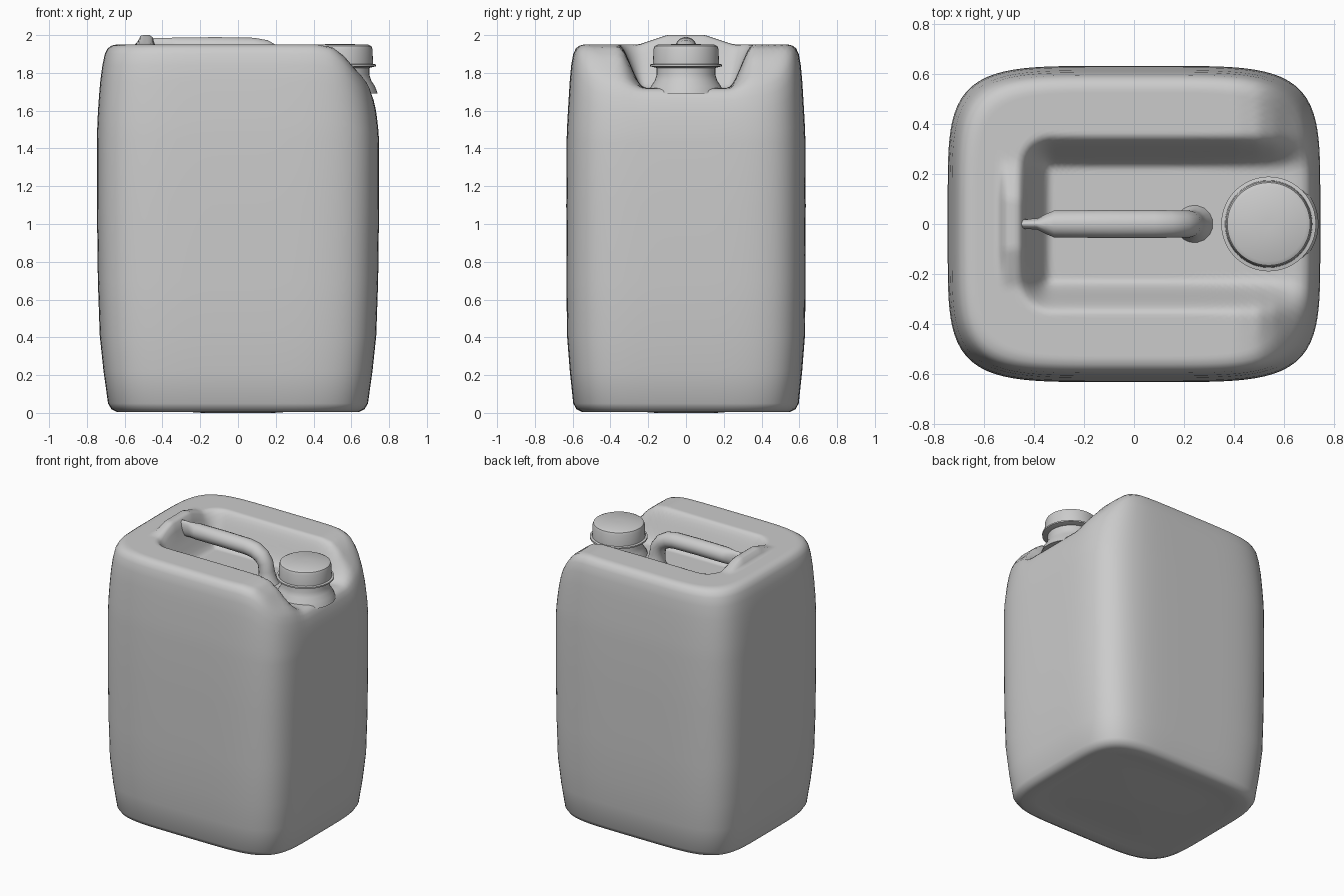
import bpy
from math import sin, cos, pi, hypot, atan2

if "Cube" in bpy.data.objects:
    bpy.data.objects.remove(bpy.data.objects["Cube"])


def smooth(a, b, t):
    t = min(1, max(0, (t - a) / (b - a)))
    return t * t * (3 - 2 * t)


def lerp_table(table, t):
    if t <= table[0][0]:
        return table[0][1]
    for (a, u), (b, v) in zip(table, table[1:]):
        if t <= b:
            return u + (v - u) * (t - a) / (b - a)
    return table[-1][1]


def loft(name, rings, angle=60):
    """Skin a list of equal-length rings and cap both ends."""
    n = len(rings[0])
    verts = [p for r in rings for p in r]
    faces = [tuple(reversed(range(n))),
             tuple(range(len(verts) - n, len(verts)))]
    for k in range(len(rings) - 1):
        for i in range(n):
            j = (i + 1) % n
            faces.append((k * n + i, k * n + j, (k + 1) * n + j, (k + 1) * n + i))
    me = bpy.data.meshes.new(name)
    me.from_pydata(verts, [], faces)
    ob = bpy.data.objects.new(name, me)
    bpy.context.collection.objects.link(ob)
    bpy.ops.object.select_all(action='DESELECT')
    ob.select_set(True)
    bpy.context.view_layer.objects.active = ob
    bpy.ops.object.shade_smooth_by_angle(angle=angle * pi / 180)
    return ob


def lathe(name, profile, cx, n=48, angle=35):
    return loft(name, [[(cx + r * cos(2 * pi * i / n), r * sin(2 * pi * i / n), z)
                        for i in range(n)] for r, z in profile], angle)


# Body top surface: sloped shoulder, grip recess, raised rib behind the handle
TOP = 1.95
SHOULDER = [(0.42, 1.95), (0.5, 1.935), (0.56, 1.89), (0.63, 1.81), (0.69, 1.755), (0.74, 1.72)]


def top_height(x, y):
    h = lerp_table(SHOULDER, x)
    d = hypot(max(0, -0.33 - x), max(0, abs(y) - 0.22))
    mask = 1 - smooth(0, 0.14, d)
    h += (min(h, 1.72) - h) * mask
    rib = smooth(-0.545, -0.51, x) * (1 - smooth(-0.455, -0.42, x))
    return h + 0.05 * rib * min(1, max(0, (0.25 - abs(y)) / 0.15))


# Body: (half width x, half width y, z) sections from bottom to top
SEGS = 160
sections = [(0.62 * s, 0.53 * s, 0.012 - 0.012 * (s < 0.6)) for s in (0.02, 0.3, 0.6, 0.9)]
sections += [(0.64, 0.55, 0.005), (0.67, 0.58, 0.02), (0.688, 0.597, 0.05),
             (0.712, 0.615, 0.22), (0.732, 0.63, 0.41), (0.742, 0.633, 0.7),
             (0.747, 0.634, 1.1), (0.747, 0.632, 1.45), (0.744, 0.628, 1.55),
             (0.738, 0.622, 1.65), (0.73, 0.616, 1.75), (0.718, 0.608, 1.84),
             (0.705, 0.597, 1.9), (0.69, 0.583, 1.93), (0.668, 0.563, 1.945)]
sections += [(0.645 * k / 40, 0.54 * k / 40, TOP) for k in range(40, 0, -1)]
rings = []
for a, b, z in sections:
    ring = []
    for i in range(SEGS):
        t = 2 * pi * i / SEGS
        r = (abs(cos(t) / a) ** 5 + abs(sin(t) / b) ** 5) ** -0.2
        x, y = r * cos(t), r * sin(t)
        zz = z
        if z > 1.4:
            zz = 1.4 + (z - 1.4) * (top_height(x, y) - 1.4) / (TOP - 1.4)
        ring.append((x, y, zz))
    rings.append(ring)
loft("body", rings)

# Handle: (x, z, half width, half thickness) along its path
path = [(-0.47, 1.93, 0.02, 0.055), (-0.39, 1.93, 0.022, 0.055), (-0.35, 1.932, 0.042, 0.055),
        (-0.32, 1.934, 0.055, 0.055), (-0.1, 1.935, 0.057, 0.055), (0.08, 1.932, 0.057, 0.055),
        (0.14, 1.922, 0.056, 0.055), (0.19, 1.895, 0.055, 0.053), (0.22, 1.855, 0.054, 0.052),
        (0.23, 1.8, 0.054, 0.052), (0.235, 1.75, 0.06, 0.06), (0.24, 1.7, 0.085, 0.085)]
rings = []
for k, (x, z, w, h) in enumerate(path):
    p, q = path[max(0, k - 1)], path[min(len(path) - 1, k + 1)]
    t = atan2(q[1] - p[1], q[0] - p[0])
    rings.append([(x - sin(t) * h * sin(u), w * cos(u), z + cos(t) * h * sin(u))
                  for u in (-2 * pi * (i + 0.5) / 16 for i in range(16))][::-1])
loft("handle", rings)

# Neck and screw cap
lathe("neck", [(0.2, 1.69), (0.185, 1.73), (0.165, 1.76), (0.155, 1.79), (0.155, 1.84)], 0.54)
lathe("cap", [(0.15, 1.825), (0.19, 1.835), (0.19, 1.845), (0.175, 1.848),
              (0.172, 1.925), (0.166, 1.942), (0.15, 1.95), (0.02, 1.953)], 0.54)
